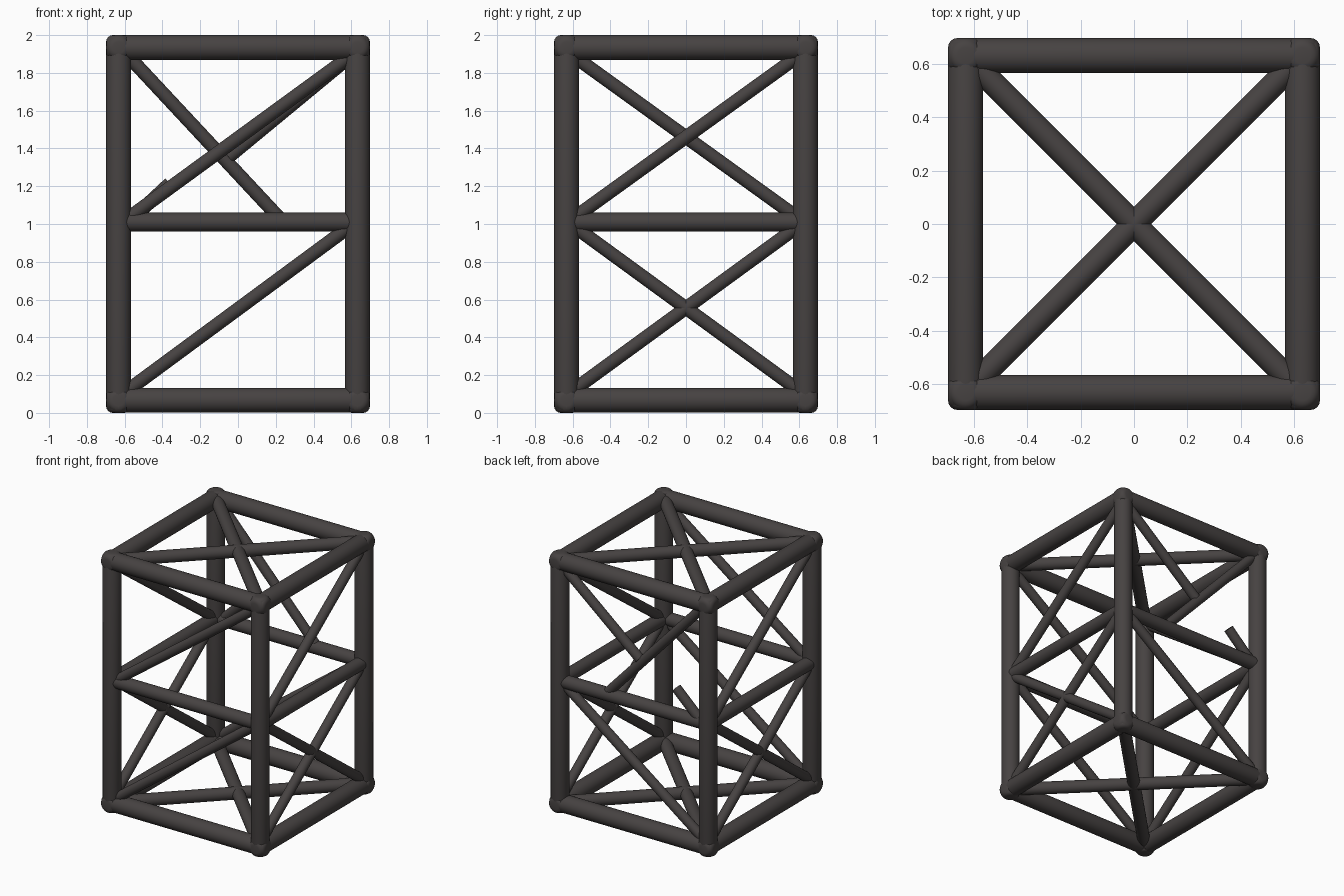
import bpy, bmesh, math
from mathutils import Vector

if "Cube" in bpy.data.objects:
    bpy.data.objects.remove(bpy.data.objects["Cube"])

metal = bpy.data.materials.new("dark metal")
metal.diffuse_color = (0.062, 0.055, 0.054, 1)
metal.use_nodes = True
metal.node_tree.nodes["Principled BSDF"].inputs["Base Color"].default_value = metal.diffuse_color


def tube(name, a, b, r, round_end=0.0, sides=32):
    """Smooth round bar from a to b, optionally with rounded end rims."""
    a, b = Vector(a), Vector(b)
    d = b - a
    bm = bmesh.new()
    bmesh.ops.create_cone(bm, cap_ends=True, segments=sides, radius1=r, radius2=r, depth=d.length)
    if round_end:
        rims = [e for e in bm.edges if abs(e.verts[0].co.z - e.verts[1].co.z) < 1e-5]
        bmesh.ops.bevel(bm, geom=rims, offset=round_end, segments=4, profile=0.5, affect='EDGES')
    for f in bm.faces:
        f.smooth = True
    for e in bm.edges:
        if e.is_manifold and e.calc_face_angle() > math.radians(40):
            e.smooth = False
    me = bpy.data.meshes.new(name)
    bm.to_mesh(me)
    bm.free()
    me.materials.append(metal)
    ob = bpy.data.objects.new(name, me)
    ob.location = (a + b) / 2
    ob.rotation_euler = d.to_track_quat('Z', 'Y').to_euler()
    bpy.context.collection.objects.link(ob)
    return ob


R, MID_R, BRACE_R = 0.066, 0.05, 0.036
C, OUT = 0.632, 0.698            # post centre line and outer face
LOW, MID, TOP = 0.067, 1.01, 1.934

# corner posts
for sx in (-1, 1):
    for sy in (-1, 1):
        tube("corner_post", (sx * C, sy * C, 0), (sx * C, sy * C, 2), R, 0.035)

# top, bottom and middle rails
for label, z, r, end in (("bottom", LOW, R, OUT), ("middle", MID, MID_R, C), ("top", TOP, R, OUT)):
    bevel = 0.035 if end == OUT else 0
    for s in (-1, 1):
        tube(label + "_rail_x", (-end, s * C, z), (end, s * C, z), r, bevel)
        tube(label + "_rail_y", (s * C, -end, z), (s * C, end, z), r, bevel)

# crossed braces in the roof and floor
for label, z in (("roof", TOP), ("floor", LOW)):
    for s in (-1, 1):
        tube(label + "_brace", (-C, -s * C, z), (C, s * C, z), 0.046)

# side braces: crossed below, single and opposed above
E = 0.61
for sx in (-1, 1):
    for s in (-1, 1):
        tube("lower_side_brace", (sx * C, -s * E, 0.11), (sx * C, s * E, 1.0), BRACE_R)
    tube("upper_side_brace", (sx * C, -sx * E, 1.02), (sx * C, sx * E, 1.90), BRACE_R)

# front and back braces
for y, side in ((-C, "front"), (C, "back")):
    tube(side + "_lower_brace", (-E, y, 0.10), (E, y, 1.0), BRACE_R)
tube("front_upper_brace", (-E, -C, 1.01), (E, -C, 1.90), BRACE_R)

# snapped brace on the upper back: long piece, stub and fallen piece
tube("broken_brace_upper", (E, C, 1.90), (-0.05, C, 1.355), BRACE_R)
tube("broken_brace_stub", (-0.58, C, 1.01), (-0.36, C, 1.215), BRACE_R)
tube("broken_brace_fallen", (-0.61, C, 1.92), (0.23, C, 1.02), BRACE_R)
